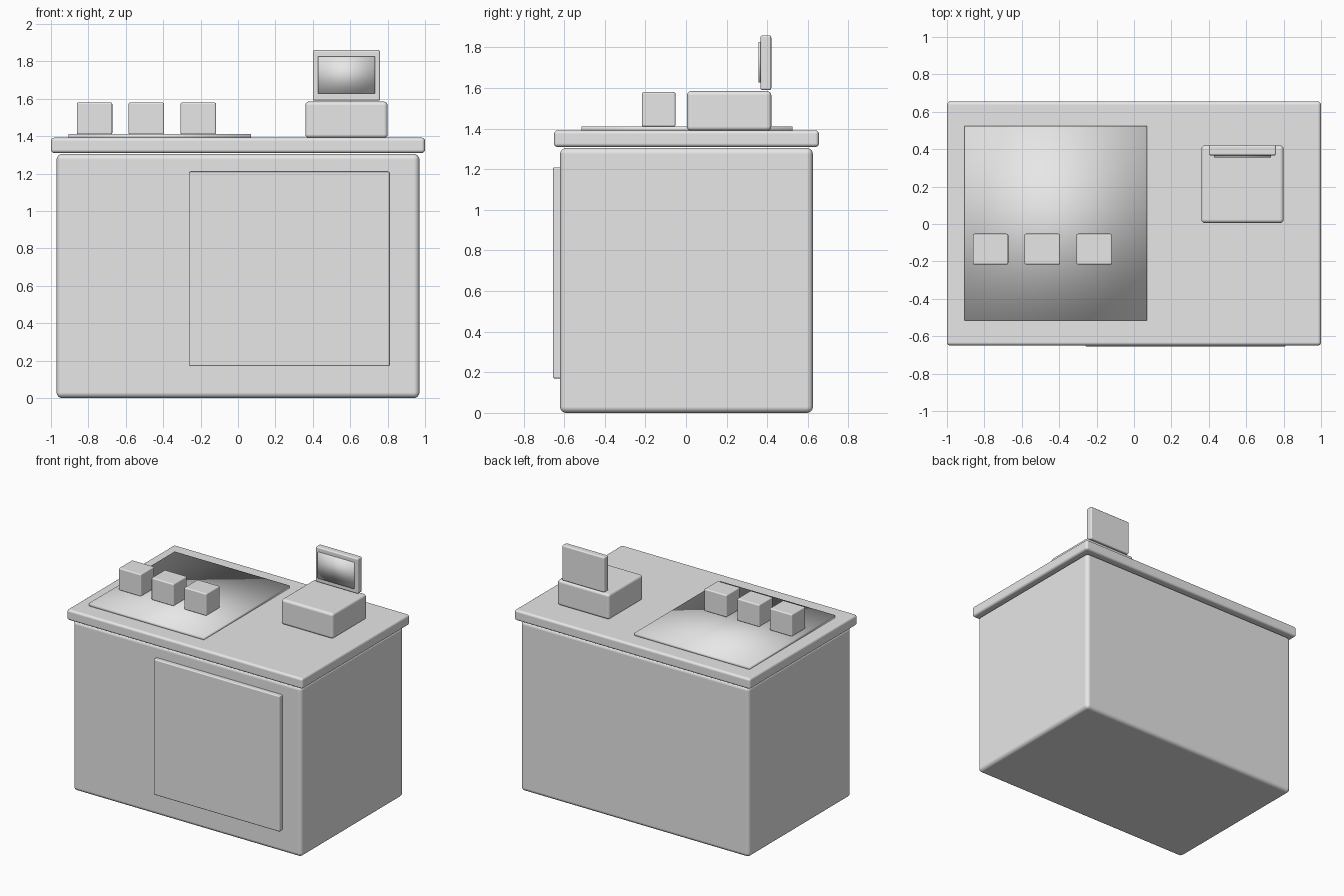
import bpy
import bmesh
from mathutils import Vector

default_cube = bpy.data.objects.get("Cube")
if default_cube:
    bpy.data.objects.remove(default_cube, do_unlink=True)

# Single flat colour
grey = bpy.data.materials.new("light_grey")
grey.use_nodes = True
grey.diffuse_color = (0.8, 0.8, 0.8, 1)
grey.node_tree.nodes["Principled BSDF"].inputs["Base Color"].default_value = (0.8, 0.8, 0.8, 1)


def box(name, x, y, z, bevel=0.0):
    """Smooth shaded box from its (min, max) extents, with optional rounded edges."""
    low, high = Vector((x[0], y[0], z[0])), Vector((x[1], y[1], z[1]))
    mesh = bpy.data.meshes.new(name)
    bm = bmesh.new()
    bmesh.ops.create_cube(bm, size=1)
    bmesh.ops.scale(bm, vec=high - low, verts=bm.verts)
    for face in bm.faces:
        face.smooth = True
    bm.to_mesh(mesh)
    bm.free()
    mesh.materials.append(grey)
    obj = bpy.data.objects.new(name, mesh)
    obj.location = (low + high) / 2
    bpy.context.collection.objects.link(obj)
    if bevel:
        mod = obj.modifiers.new("rounded_edges", "BEVEL")
        mod.width = bevel
        mod.segments = 4
        mod.harden_normals = True
    return obj


# Counter body, front panel and worktop
box("cabinet", (-0.97, 0.97), (-0.62, 0.625), (0, 1.305), 0.03)
box("front_panel", (-0.26, 0.81), (-0.655, -0.6), (0.17, 1.21), 0.008)
box("countertop", (-1, 1), (-0.65, 0.655), (1.31, 1.392), 0.018)

# Counter mat with three small display boxes
box("counter_mat", (-0.905, 0.07), (-0.515, 0.525), (1.385, 1.412))
for i, x in enumerate((-0.767, -0.49, -0.212)):
    box(f"display_box_{i + 1}", (x - 0.095, x + 0.095), (-0.217, -0.052), (1.41, 1.58), 0.009)

# Till with its upright screen
box("till_base", (0.36, 0.8), (0.005, 0.42), (1.39, 1.585), 0.02)
box("screen_frame", (0.4, 0.76), (0.367, 0.42), (1.59, 1.86), 0.01)
box("screen", (0.427, 0.732), (0.356, 0.38), (1.628, 1.826))
